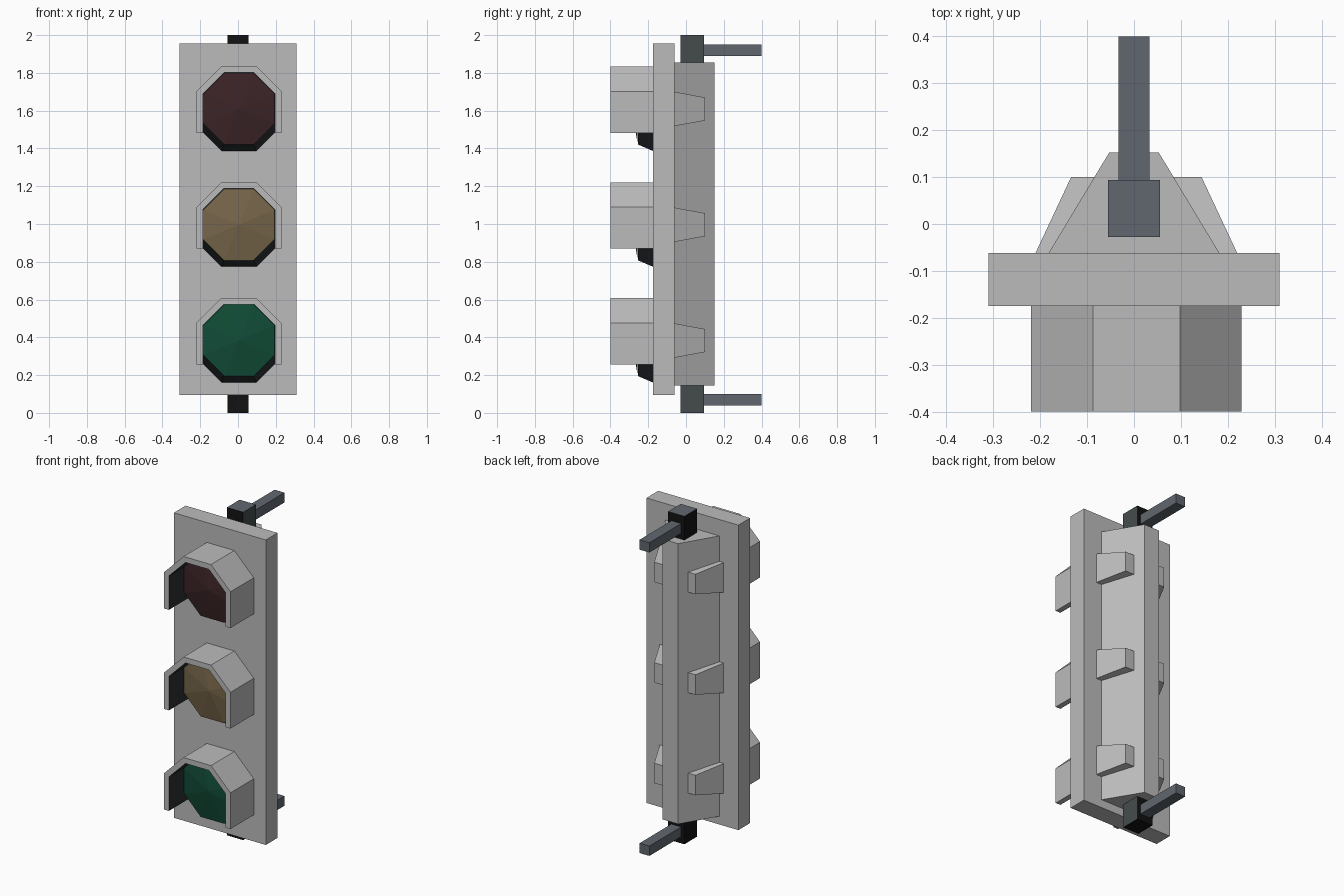
import bpy, bmesh, math
from mathutils import Vector

if "Cube" in bpy.data.objects:
    bpy.data.objects.remove(bpy.data.objects["Cube"])


def mat(name, r, g, b):
    m = bpy.data.materials.new(name)
    m.diffuse_color = (r, g, b, 1)
    m.use_nodes = True
    m.node_tree.nodes["Principled BSDF"].inputs["Base Color"].default_value = m.diffuse_color
    return m


GREY = mat("housing grey", 0.50, 0.50, 0.50)
SLATE = mat("slate metal", 0.12, 0.137, 0.16)
CHARCOAL = mat("charcoal", 0.06, 0.073, 0.073)
BLACK = mat("black", 0.006, 0.006, 0.006)
DARK = mat("visor lining", 0.023, 0.028, 0.03)
RED = mat("red lens", 0.044, 0.0175, 0.0195)
AMBER = mat("amber lens", 0.18, 0.13, 0.068)
GREEN = mat("green lens", 0.0055, 0.07, 0.037)

CX = 0.005                                   # lamp axis
LAMPS = [("red", 1.61, RED), ("amber", 0.997, AMBER), ("green", 0.384, GREEN)]


def finish(name, bm, mats, rule=None):
    bmesh.ops.recalc_face_normals(bm, faces=bm.faces)
    bm.normal_update()
    if rule:
        for f in bm.faces:
            f.material_index = rule(f)
    me = bpy.data.meshes.new(name)
    bm.to_mesh(me)
    bm.free()
    for m in mats:
        me.materials.append(m)
    ob = bpy.data.objects.new(name, me)
    bpy.context.collection.objects.link(ob)
    return ob


def loft(name, a, b, mats, rule=None):
    """Solid between two matching closed loops."""
    bm = bmesh.new()
    va, vb = [[bm.verts.new(p) for p in loop] for loop in (a, b)]
    n = len(va)
    bm.faces.new(va)
    bm.faces.new(vb)
    for i in range(n):
        j = (i + 1) % n
        bm.faces.new((va[i], va[j], vb[j], vb[i]))
    return finish(name, bm, mats, rule)


def rect(cx, hx, z0, z1, y):
    return [(cx - hx, y, z0), (cx + hx, y, z0), (cx + hx, y, z1), (cx - hx, y, z1)]


def octagon(apothem, y, zc):
    r = apothem / math.cos(math.pi / 8)
    angles = [math.pi / 8 + k * math.pi / 4 for k in range(8)]
    return [(CX + r * math.cos(t), y, zc + r * math.sin(t)) for t in angles]


# Backing plate and tapered rear housing
loft("backing_plate", rect(0, 0.31, 0.095, 1.955, -0.175),
     rect(0, 0.31, 0.095, 1.955, -0.062), [GREY])
loft("rear_housing", rect(0, 0.182, 0.145, 1.855, -0.062),
     rect(0, 0.053, 0.145, 1.855, 0.152), [GREY])


# Mounting blocks (slate top, charcoal right side) and arms
def block_rule(f):
    return 1 if f.normal.z > 0.5 else 2 if f.normal.x > 0.5 else 0


for tag, z0, z1, za in (("lower", 0.0, 0.15, 0.04), ("upper", 1.85, 2.0, 1.89)):
    loft(tag + "_mount_block", rect(0, 0.055, z0, z1, -0.028),
         rect(0, 0.055, z0, z1, 0.094), [BLACK, SLATE, CHARCOAL], block_rule)
    loft(tag + "_mount_arm", rect(0, 0.033, za, za + 0.06, 0.09),
         rect(0, 0.033, za, za + 0.06, 0.40), [SLATE])

for tag, zc, lens_mat in LAMPS:
    # Side lugs poking out of the rear housing
    loft(tag + "_side_lugs", rect(CX, 0.215, zc - 0.092, zc + 0.09, -0.062),
         rect(CX, 0.139, zc - 0.062, zc + 0.06, 0.10), [GREY])

    # Lamp collar
    loft(tag + "_lamp_collar", octagon(0.223, -0.175, zc),
         octagon(0.189, -0.255, zc), [DARK])

    # Shallow faceted lens
    bm = bmesh.new()
    rim = [bm.verts.new(p) for p in octagon(0.189, -0.2555, zc)]
    apex = bm.verts.new((CX, -0.287, zc))
    for i in range(8):
        bm.faces.new((rim[i], apex, rim[(i + 1) % 8]))
    bm.faces.new(rim)
    finish(tag + "_lens", bm, [lens_mat])

    # Hood open at the bottom: upper half octagon with straight legs
    outer, inner = [
        [(CX + a, zc - 0.128)] + [(p[0], p[2]) for p in octagon(a, 0, zc)[:4]]
        + [(CX - a, zc - 0.128)] for a in (0.224, 0.191)]
    bm = bmesh.new()
    rings = [[bm.verts.new((x, y, z)) for x, z in pts]
             for pts in (outer, inner) for y in (-0.40, -0.175)]
    of, ob_, inf, inb = rings
    for i in range(5):
        for a, b in ((of, ob_), (inf, inb), (of, inf), (ob_, inb)):
            bm.faces.new((a[i], a[i + 1], b[i + 1], b[i]))
    for i in (0, 5):
        bm.faces.new((of[i], ob_[i], inb[i], inf[i]))

    def lining(f, zc=zc):
        c = f.calc_center_median() - Vector((CX, 0, zc))
        reach = max(abs(c.x), abs(c.z), (abs(c.x) + c.z) * math.sqrt(0.5))
        return int(abs(f.normal.y) < 0.5 and reach < 0.2)

    finish(tag + "_visor", bm, [GREY, DARK], lining)
